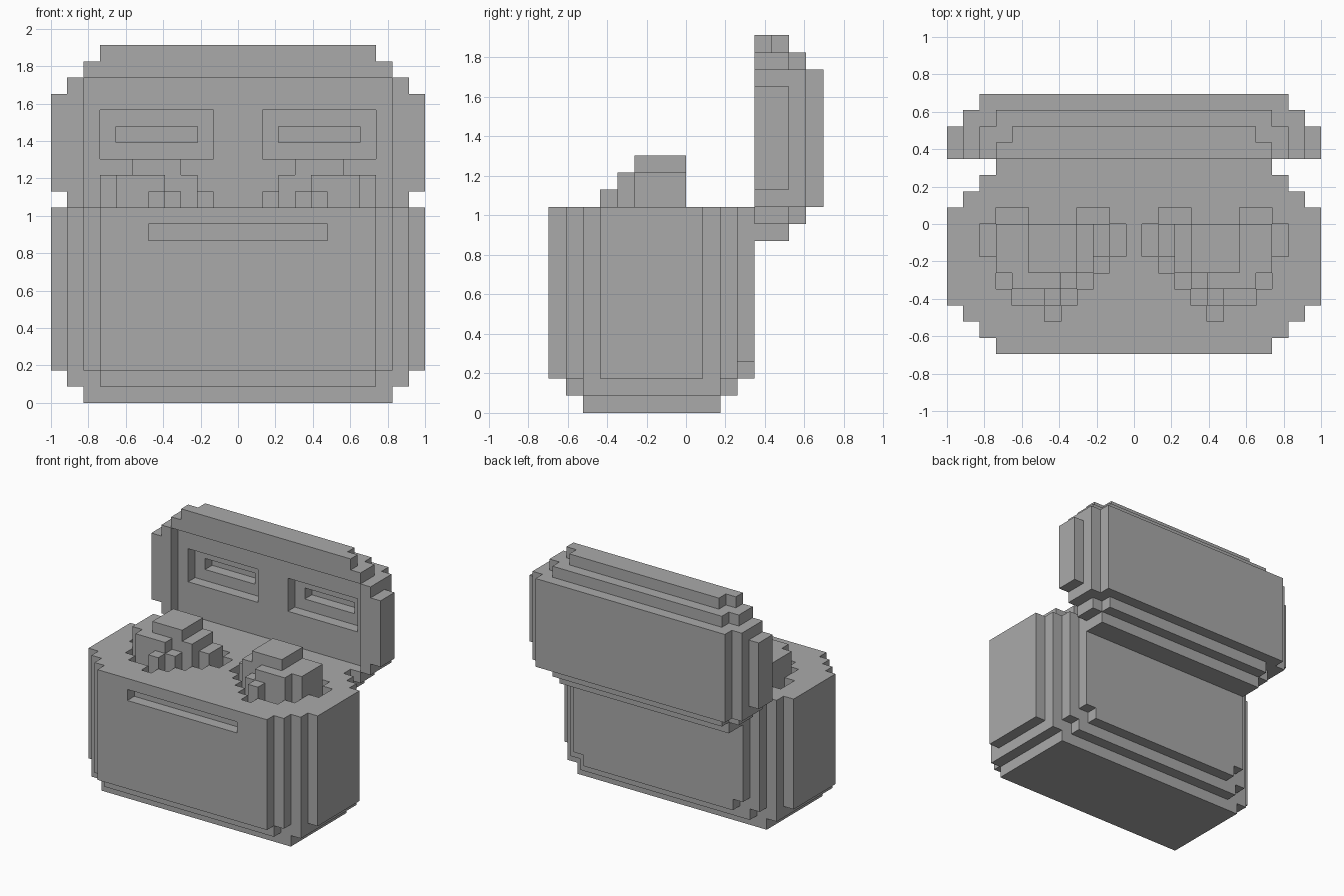
import bpy
import bmesh
from mathutils import Vector

old = bpy.data.objects.get("Cube")
if old:
    bpy.data.objects.remove(old, do_unlink=True)

U = 2 / 23  # edge of one block

grey = bpy.data.materials.new("mid_grey")
grey.use_nodes = True
grey.diffuse_color = (0.4, 0.4, 0.4, 1)
grey.node_tree.nodes["Principled BSDF"].inputs["Base Color"].default_value = (0.4, 0.4, 0.4, 1)


def block(x0, x1, y0, y1, z0, z1):
    """Set of unit cells, keyed by their lowest corner."""
    return {(x0 + i, y, z) for i in range(int(x1 - x0))
            for y in range(y0, y1) for z in range(z0, z1)}


def slab(half, y0, y1, z0, z1):
    return block(-half, half, y0, y1, z0, z1)


def mirrored(x0, x1, y0, y1, z0, z1):
    return block(x0, x1, y0, y1, z0, z1) | block(-x1, -x0, y0, y1, z0, z1)


def build(name, cells):
    """Make a mesh of the outer faces of a set of cells."""
    bm = bmesh.new()
    for cell in cells:
        centre = Vector(cell) + Vector((0.5, 0.5, 0.5))
        for axis in range(3):
            for sign in (-1, 1):
                n = Vector((0, 0, 0))
                n[axis] = sign
                if tuple(Vector(cell) + n) in cells:
                    continue
                a = Vector((0, 0, 0))
                a[(axis + 1) % 3] = 0.5
                b = n.cross(a)
                corners = (a + b, b - a, -a - b, a - b)
                bm.faces.new([bm.verts.new((centre + n * 0.5 + c) * U) for c in corners])
    bmesh.ops.remove_doubles(bm, verts=bm.verts, dist=U / 100)
    mesh = bpy.data.meshes.new(name)
    bm.to_mesh(mesh)
    bm.free()
    mesh.materials.append(grey)
    bpy.context.collection.objects.link(bpy.data.objects.new(name, mesh))


# Chest body: stepped corners and stepped foot
body = slab(9.5, -6, 2, 0, 1) | slab(10.5, -6, 2, 1, 2) | slab(8.5, -7, 3, 1, 2)
for half, front, back in ((8.5, -8, 3), (9.5, -7, 3), (10.5, -6, 2), (11.5, -5, 1)):
    body |= slab(half, front, back, 2, 12)
body |= slab(7.5, 3, 4, 2, 3) | slab(8.5, 3, 4, 3, 12)
# Mouth slot in the front
body -= slab(5.5, -8, -7, 10, 11)

# Heart-shaped heaps, rows from back to front: "." flat, "o" sunken, digit = height
HEAP = (".oo...oo.",
        "o1233322o",
        "o1233322o",
        ".o233322.",
        "..o1222o.",
        "...o1oo..",
        "....o....")
heaps = set()
for row, line in enumerate(HEAP):
    for col, mark in enumerate(line):
        x, y = 0.5 + col, -row
        if mark == "o":
            body -= mirrored(x, x + 1, y, y + 1, 11, 12)
        elif mark != ".":
            heaps |= mirrored(x, x + 1, y, y + 1, 12, 12 + int(mark))

# Open lid: stepped shell standing upright at the back
lid = slab(11.5, 4, 6, 13, 19) | slab(10.5, 4, 7, 12, 20) | slab(9.5, 4, 8, 12, 20)
for outer, inner in ((21, 20), (10, 11)):
    lid |= slab(8.5, 4, 5, outer, outer + 1) | slab(7.5, 5, 6, outer, outer + 1)
    lid |= slab(9.5, 4, 6, inner, inner + 1) | slab(8.5, 6, 7, inner, inner + 1)
lid |= slab(8.5, 4, 6, 10, 11)
# Hollow inside of the lid, with two stepped eye recesses
lid -= slab(9.5, 4, 5, 12, 20)
lid -= mirrored(1.5, 8.5, 5, 6, 15, 18)
lid -= mirrored(2.5, 7.5, 6, 7, 16, 17)

build("chest_body", body | heaps)
build("chest_lid", lid)
